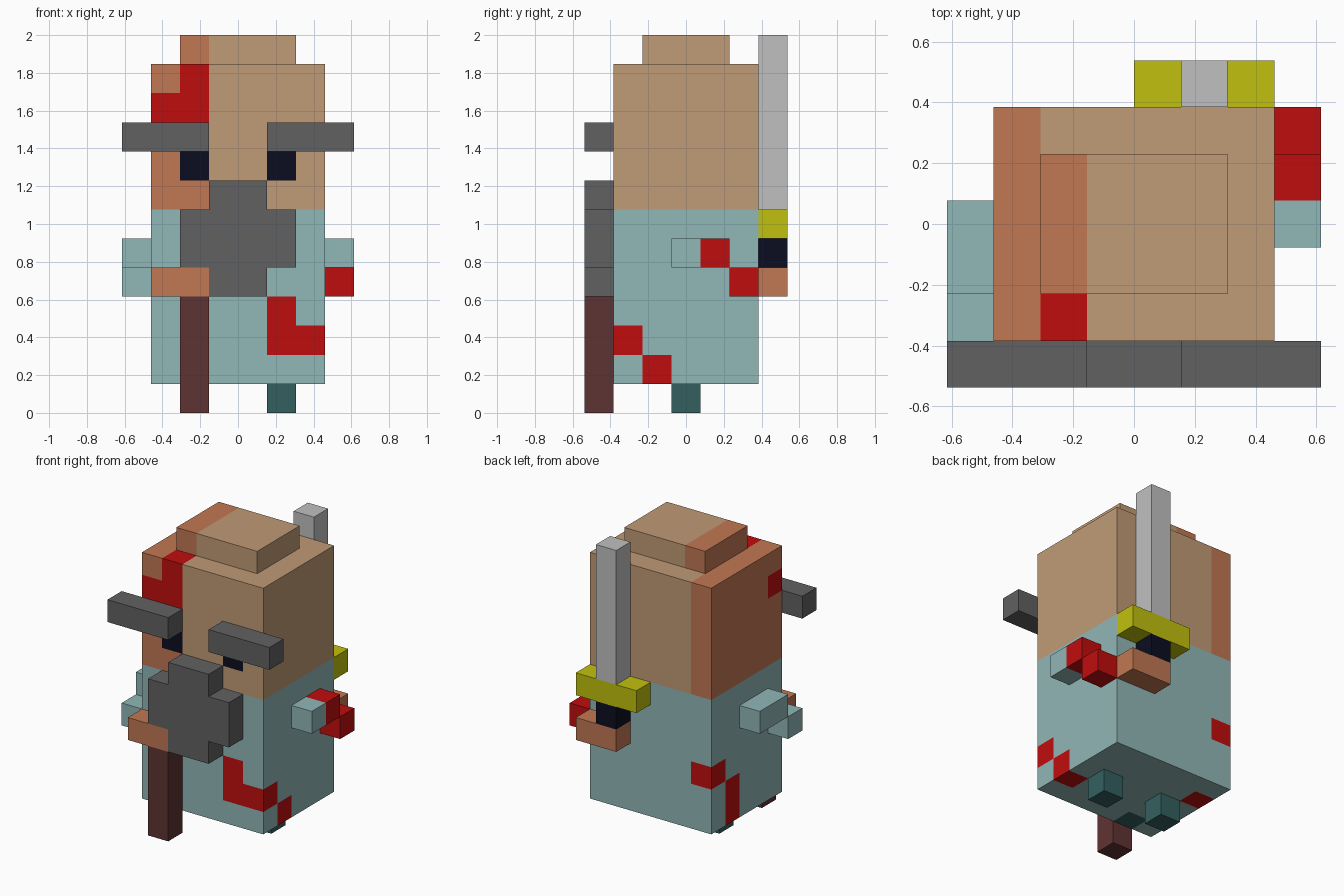
import bpy, bmesh
from mathutils import Vector

if "Cube" in bpy.data.objects:
    bpy.data.objects.remove(bpy.data.objects["Cube"], do_unlink=True)

U = 2 / 13                      # size of one block
ORIGIN = Vector((4, 3.5, 0))    # block coordinates of the model's base centre


def material(name, hex_code):
    srgb = [int(hex_code[i:i + 2], 16) / 255 for i in (0, 2, 4)]
    rgba = [c / 12.92 if c <= 0.04045 else ((c + 0.055) / 1.055) ** 2.4 for c in srgb] + [1]
    m = bpy.data.materials.new(name)
    m.use_nodes = True
    m.diffuse_color = rgba
    bsdf = next(n for n in m.node_tree.nodes if n.type == 'BSDF_PRINCIPLED')
    bsdf.inputs["Base Color"].default_value = rgba
    bsdf.inputs["Roughness"].default_value = 0.8
    return m


SKIN = material("tan_skin", "C09B76")
SCAR = material("burnt_skin", "C17753")
RED = material("blood_red", "C00D0D")
IRON = material("dark_iron", "616161")
NAVY = material("navy_black", "0C0D20")
CLOTH = material("pale_teal", "91B7B7")
BOOT = material("deep_teal", "345F5F")
WOOD = material("brown_wood", "5F3333")
GOLD = material("brass_yellow", "C1C00E")
STEEL = material("light_steel", "C0C0C0")


def block(name, lo, hi, mat, patches=()):
    """Box between block coordinates; patches (lo, hi, material) recolour the blocks inside them."""
    lo, hi = Vector(lo), Vector(hi)
    bm = bmesh.new()
    bmesh.ops.create_cube(bm, size=1)
    for v in bm.verts:
        v.co = [(lo[a] + hi[a]) / 2 + v.co[a] * (hi[a] - lo[a]) for a in range(3)]
    mats = [mat]
    if patches:
        # cut the box along every block boundary, then colour each face by the block behind it
        for a in range(3):
            normal = Vector([float(a == b) for b in range(3)])
            for s in range(int(lo[a]) + 1, int(hi[a])):
                bmesh.ops.bisect_plane(bm, geom=bm.verts[:] + bm.edges[:] + bm.faces[:],
                                       plane_co=normal * s, plane_no=normal)
        bm.normal_update()
        for p_lo, p_hi, p_mat in patches:
            if p_mat not in mats:
                mats.append(p_mat)
            for f in bm.faces:
                c = f.calc_center_median() - f.normal * 0.5
                if all(p_lo[a] < c[a] < p_hi[a] for a in range(3)):
                    f.material_index = mats.index(p_mat)
    for v in bm.verts:
        v.co = (v.co - ORIGIN) * U
    mesh = bpy.data.meshes.new(name)
    bm.to_mesh(mesh)
    bm.free()
    for m in mats:
        mesh.materials.append(m)
    obj = bpy.data.objects.new(name, mesh)
    bpy.context.collection.objects.link(obj)
    return obj


def cell(x, y, z, mat):
    return (x, y, z), (x + 1, y + 1, z + 1), mat


# Torso with stains
block("torso", (1, 1, 1), (7, 6, 7), CLOTH, [
    cell(5, 1, 3, RED), ((5, 1, 2), (7, 2, 3), RED), cell(6, 2, 1, RED),
    cell(1, 5, 3, RED), ((1, 4, 1), (2, 5, 3), RED), cell(2, 1, 1, BOOT)])

# Head with scarred side, wound and eyes
block("head", (1, 1, 7), (7, 6, 12), SKIN, [
    ((1, 1, 7), (2, 6, 12), SCAR), cell(2, 1, 7, SCAR), cell(2, 1, 9, SCAR),
    ((1, 1, 10), (3, 2, 11), RED), cell(2, 1, 11, RED),
    cell(2, 1, 8, NAVY), cell(5, 1, 8, NAVY)])
block("head_top", (2, 2, 12), (6, 5, 13), SKIN, [((2, 2, 12), (3, 5, 13), SCAR)])

# Mirrored brows and feet
for side, brow_x, foot_x in (("right", 0, 2), ("left", 5, 5)):
    block(side + "_brow", (brow_x, 0, 9), (brow_x + 3, 1, 10), IRON)
    block(side + "_foot", (foot_x, 3, 0), (foot_x + 1, 4, 1), BOOT)

# Right arm reaching forward to the hammer
block("right_upper_arm", (0, 2, 5), (1, 4, 6), CLOTH)
block("right_forearm", (0, 1, 4), (1, 2, 5), CLOTH)
block("right_hand", (1, 0, 4), (3, 1, 5), SCAR)
block("hammer_handle", (2, 0, 0), (3, 1, 4), WOOD)
block("hammer_head_bottom", (3, 0, 4), (5, 1, 5), IRON)
block("hammer_head_middle", (2, 0, 5), (6, 1, 7), IRON)
block("hammer_head_top", (3, 0, 7), (5, 1, 8), IRON)

# Left arm reaching back to the sword
block("left_upper_arm", (7, 3, 5), (8, 5, 6), CLOTH, [cell(7, 4, 5, RED)])
block("left_forearm", (7, 5, 4), (8, 6, 5), RED)
block("left_hand", (5, 6, 4), (7, 7, 5), SCAR)
block("sword_grip", (5, 6, 5), (6, 7, 6), NAVY)
block("sword_guard", (4, 6, 6), (7, 7, 7), GOLD)
block("sword_blade", (5, 6, 7), (6, 7, 13), STEEL)
